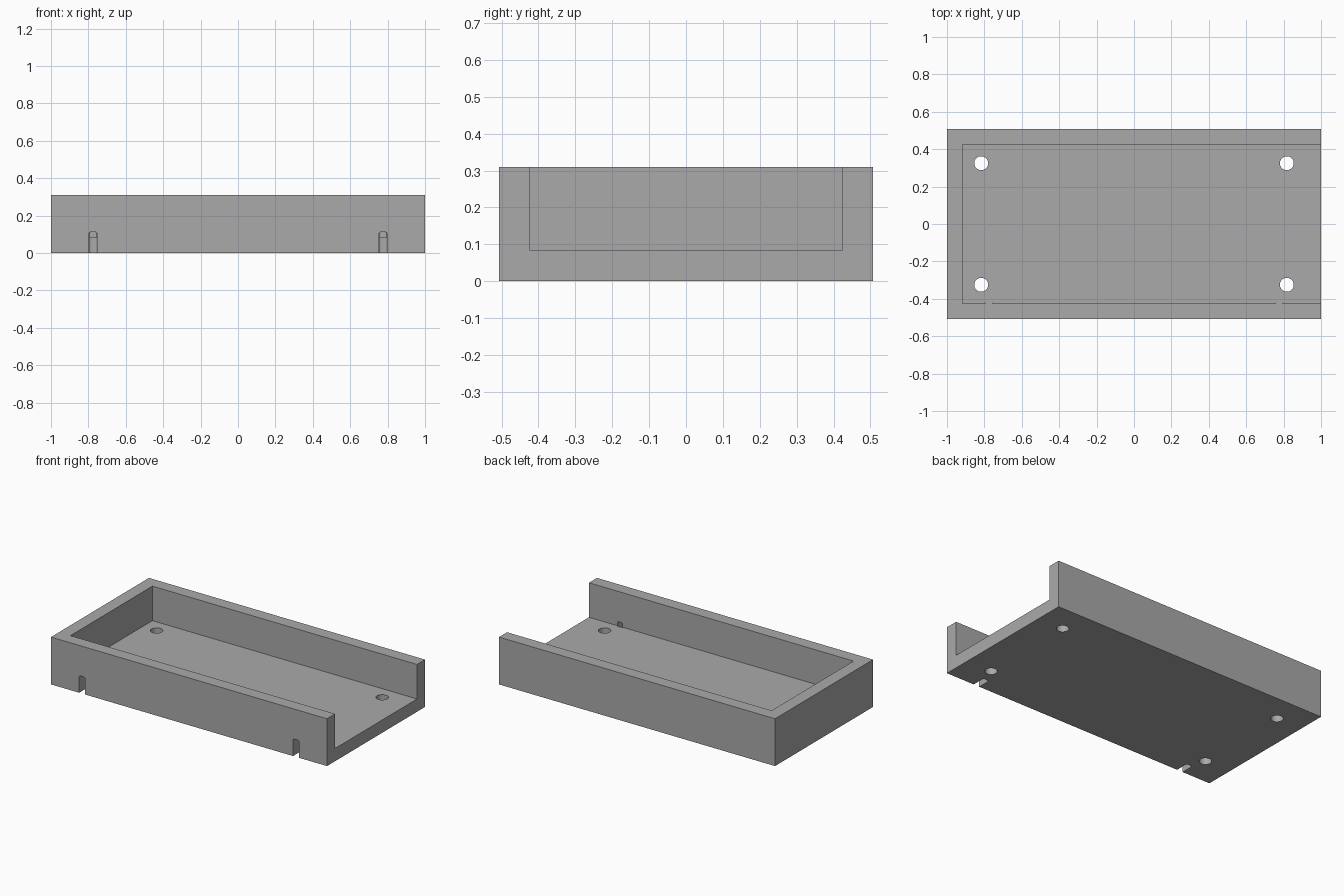
import bpy

if "Cube" in bpy.data.objects:
    bpy.data.objects.remove(bpy.data.objects["Cube"], do_unlink=True)

LENGTH, WIDTH, HEIGHT = 2.0, 1.014, 0.31
WALL, FLOOR = 0.083, 0.084
HOLE_X, HOLE_Y, HOLE_R = 0.817, 0.325, 0.037
SLOT_X, SLOT_W, SLOT_TOP = 0.775, 0.042, 0.113

grey = bpy.data.materials.new("plain grey")
grey.use_nodes = True
colour = (0.4, 0.4, 0.4, 1)
grey.diffuse_color = colour
grey.node_tree.nodes["Principled BSDF"].inputs["Base Color"].default_value = colour


def box(name, low, high):
    """Axis-aligned box between two corners."""
    bpy.ops.mesh.primitive_cube_add(size=1, location=[(a + b) / 2 for a, b in zip(low, high)])
    ob = bpy.context.object
    ob.name = name
    ob.scale = [b - a for a, b in zip(low, high)]
    bpy.ops.object.transform_apply(location=False, rotation=False, scale=True)
    ob.data.materials.append(grey)
    return ob


def cylinder(name, x, y, radius, low, high):
    """Upright cylinder between two heights."""
    bpy.ops.mesh.primitive_cylinder_add(vertices=48, radius=radius, depth=high - low,
                                        location=(x, y, (low + high) / 2))
    ob = bpy.context.object
    ob.name = name
    ob.data.materials.append(grey)
    return ob


def cut(target, cutter):
    """Subtract the cutter from the target and discard it."""
    mod = target.modifiers.new("cut", 'BOOLEAN')
    mod.operation = 'DIFFERENCE'
    mod.solver = 'EXACT'
    mod.object = cutter
    bpy.context.view_layer.objects.active = target
    bpy.ops.object.modifier_apply(modifier=mod.name)
    bpy.data.objects.remove(cutter, do_unlink=True)


# Solid block, hollowed from the top and open at the +x end
half_l, half_w = LENGTH / 2, WIDTH / 2
tray = box("tray", (-half_l, -half_w, 0), (half_l, half_w, HEIGHT))
cut(tray, box("hollow", (WALL - half_l, WALL - half_w, FLOOR),
              (half_l + 0.1, half_w - WALL, HEIGHT + 0.1)))

# Screw holes through the floor
for sx in (-1, 1):
    for sy in (-1, 1):
        cut(tray, cylinder("screw_hole", sx * HOLE_X, sy * HOLE_Y, HOLE_R, -0.1, FLOOR + 0.1))

# Round-ended cable slots through the bottom of the front wall
slot_end = WALL - half_w + 0.005
radius = SLOT_W / 2
for sx in (-1, 1):
    x = sx * SLOT_X
    slot = box("cable_slot", (x - radius, -half_w - 0.1, -0.1), (x + radius, slot_end, SLOT_TOP))
    bevel = slot.modifiers.new("round end", 'BEVEL')
    bevel.width = radius * 0.5
    bevel.segments = 6
    bpy.context.view_layer.objects.active = slot
    bpy.ops.object.modifier_apply(modifier=bevel.name)
    cut(tray, slot)

# Smooth the round walls, keep the edges crisp
bpy.ops.object.select_all(action='DESELECT')
tray.select_set(True)
bpy.context.view_layer.objects.active = tray
bpy.ops.object.shade_smooth_by_angle(angle=0.52)
